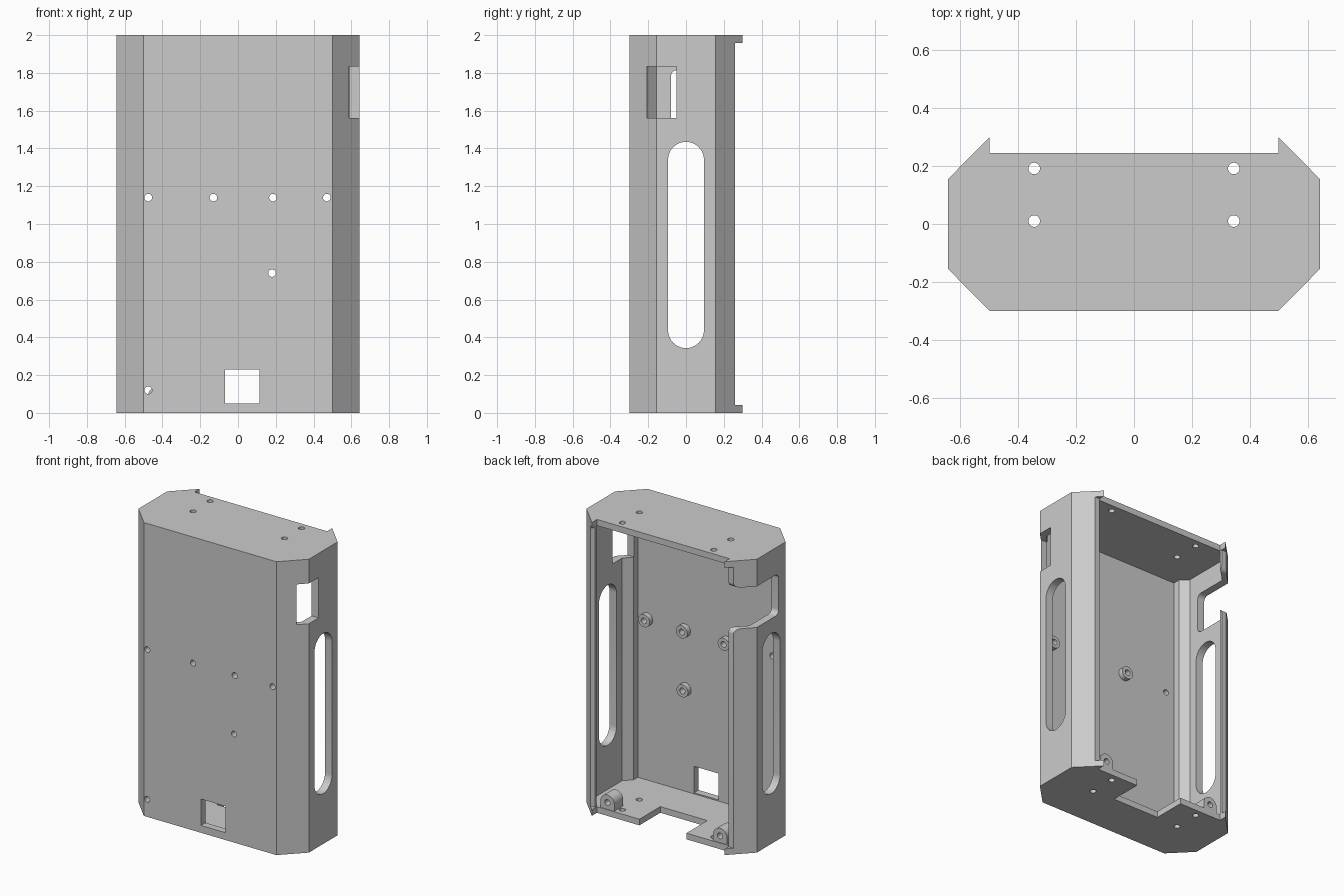
import bpy, bmesh, math
from mathutils import Vector

cube = bpy.data.objects.get("Cube")
if cube:
    bpy.data.objects.remove(cube, do_unlink=True)

grey = bpy.data.materials.new("light grey")
grey.use_nodes = True
colour = (0.6, 0.6, 0.6, 1)
grey.diffuse_color = colour
grey.node_tree.nodes["Principled BSDF"].inputs["Base Color"].default_value = colour


def prism(name, pts, axis, lo, hi):
    """Extrude a 2D outline along an axis; outline is in the two other axes."""
    place = {"x": lambda a, b, c: (c, a, b),
             "y": lambda a, b, c: (a, c, b),
             "z": lambda a, b, c: (a, b, c)}[axis]
    bm = bmesh.new()
    face = bm.faces.new([bm.verts.new(place(a, b, lo)) for a, b in pts])
    ext = bmesh.ops.extrude_face_region(bm, geom=[face])
    shift = Vector(place(0, 0, hi - lo))
    bmesh.ops.translate(bm, vec=shift,
                        verts=[v for v in ext["geom"] if isinstance(v, bmesh.types.BMVert)])
    bmesh.ops.recalc_face_normals(bm, faces=bm.faces)
    mesh = bpy.data.meshes.new(name)
    bm.to_mesh(mesh)
    bm.free()
    mesh.materials.append(grey)
    obj = bpy.data.objects.new(name, mesh)
    bpy.context.scene.collection.objects.link(obj)
    return obj


def arc(cx, cy, r, start, end, n=10):
    return [(cx + r * math.cos(math.radians(start + (end - start) * i / n)),
             cy + r * math.sin(math.radians(start + (end - start) * i / n)))
            for i in range(n + 1)]


def circle(cx, cy, r, n=28):
    return arc(cx, cy, r, 0, 360, n)[:-1]


def rect(x0, x1, y0, y1):
    return [(x0, y0), (x1, y0), (x1, y1), (x0, y1)]


def mirrored(half):
    """Close a right-hand outline with its mirror image."""
    return half + [(-x, y) for x, y in reversed(half)]


def carve(obj, cutters):
    """Subtract the cutters, bake the result and remove the cutters."""
    for c in cutters:
        c.hide_render = True
        mod = obj.modifiers.new("cut", "BOOLEAN")
        mod.operation = "DIFFERENCE"
        mod.solver = "EXACT"
        mod.object = c
    dg = bpy.context.evaluated_depsgraph_get()
    mesh = bpy.data.meshes.new_from_object(obj.evaluated_get(dg))
    obj.modifiers.clear()
    obj.data = mesh
    for c in cutters:
        bpy.data.objects.remove(c, do_unlink=True)


PLATE = 0.042
FRONT, INNER = -0.3, -0.252

# Eight-sided case
case = prism("case_shell", mirrored([(0.5, FRONT), (0.643, -0.155), (0.643, 0.155), (0.5, 0.3)]),
             "z", 0, 2)

# Hollow with trimmed rear lips, and recess for the rear cover
hollow = mirrored([(0.54, INNER), (0.54, -0.205), (0.59, -0.155), (0.59, 0.16),
                   (0.503, 0.245), (0.503, 0.26), (0.8, 0.26), (0.8, 0.4)])
cuts = [prism("hollow", hollow, "z", PLATE, 2 - PLATE),
        prism("cover_recess", rect(-0.5, 0.5, 0.245, 0.5), "z", -0.1, 2.1)]

# Long rounded side slots
slot = arc(0, 1.34, 0.095, 0, 180, 20) + arc(0, 0.438, 0.095, 180, 360, 20)
cuts.append(prism("slots", slot, "x", -0.8, 0.8))

# Side window on the left, open rounded notch on the right
cuts.append(prism("window", rect(-0.21, -0.05, 1.56, 1.835), "x", 0.52, 0.8))
low, high, r = 1.535, 1.815, 0.035
notch = (arc(-0.08 + r, low + r, r, 180, 270) + arc(0.26 - r, low - r, r, 90, 0)
         + [(0.4, low - r), (0.4, high + r)]
         + arc(0.26 - r, high + r, r, 0, -90) + arc(-0.08 + r, high - r, r, 90, 180))
cuts.append(prism("notch", notch, "x", -0.8, -0.4))

# Openings in the front wall and the floor
cuts.append(prism("front_port", rect(-0.07, 0.115, 0.05, 0.23), "y", -0.4, -0.2))
cuts.append(prism("floor_cutout", rect(-0.175, 0.18, 0.02, 0.4), "z", -0.1, 0.1))

# Screw holes
bossed = [(-0.13, 1.14), (0.185, 1.14), (0.47, 1.14), (0.18, 0.74)]
plain = [(-0.475, 1.14), (-0.475, 0.12)]
for x, z in bossed + plain:
    cuts.append(prism("front_hole", circle(x, z, 0.02), "y", -0.4, -0.2))
for x in (-0.345, 0.345):
    for y in (0.01, 0.192):
        cuts.append(prism("plate_hole", circle(x, y, 0.02), "z", -0.1, 2.1))
carve(case, cuts)
parts = [case]

# Standoffs behind the front wall
for i, (x, z) in enumerate(bossed):
    boss = prism(f"standoff_{i + 1}", circle(x, z, 0.043), "y", INNER - 0.004, INNER + 0.035)
    carve(boss, [prism("bore", circle(x, z, 0.02), "y", -0.4, 0)])
    parts.append(boss)

# Round-topped lugs on the floor for the rear cover screws
for side, x in (("left", 0.425), ("right", -0.425)):
    outline = arc(x, 0.088, 0.052, 0, 180, 20) + [(x - 0.052, 0.035), (x + 0.052, 0.035)]
    lug = prism(f"{side}_cover_lug", outline, "y", 0.145, 0.24)
    carve(lug, [prism("bore", circle(x, 0.088, 0.02), "y", 0.1, 0.3)])
    parts.append(lug)

# Smooth the round surfaces, keep edges sharp
bpy.ops.object.select_all(action="DESELECT")
for p in parts:
    p.select_set(True)
bpy.context.view_layer.objects.active = case
bpy.ops.object.shade_smooth_by_angle(angle=math.radians(30))
